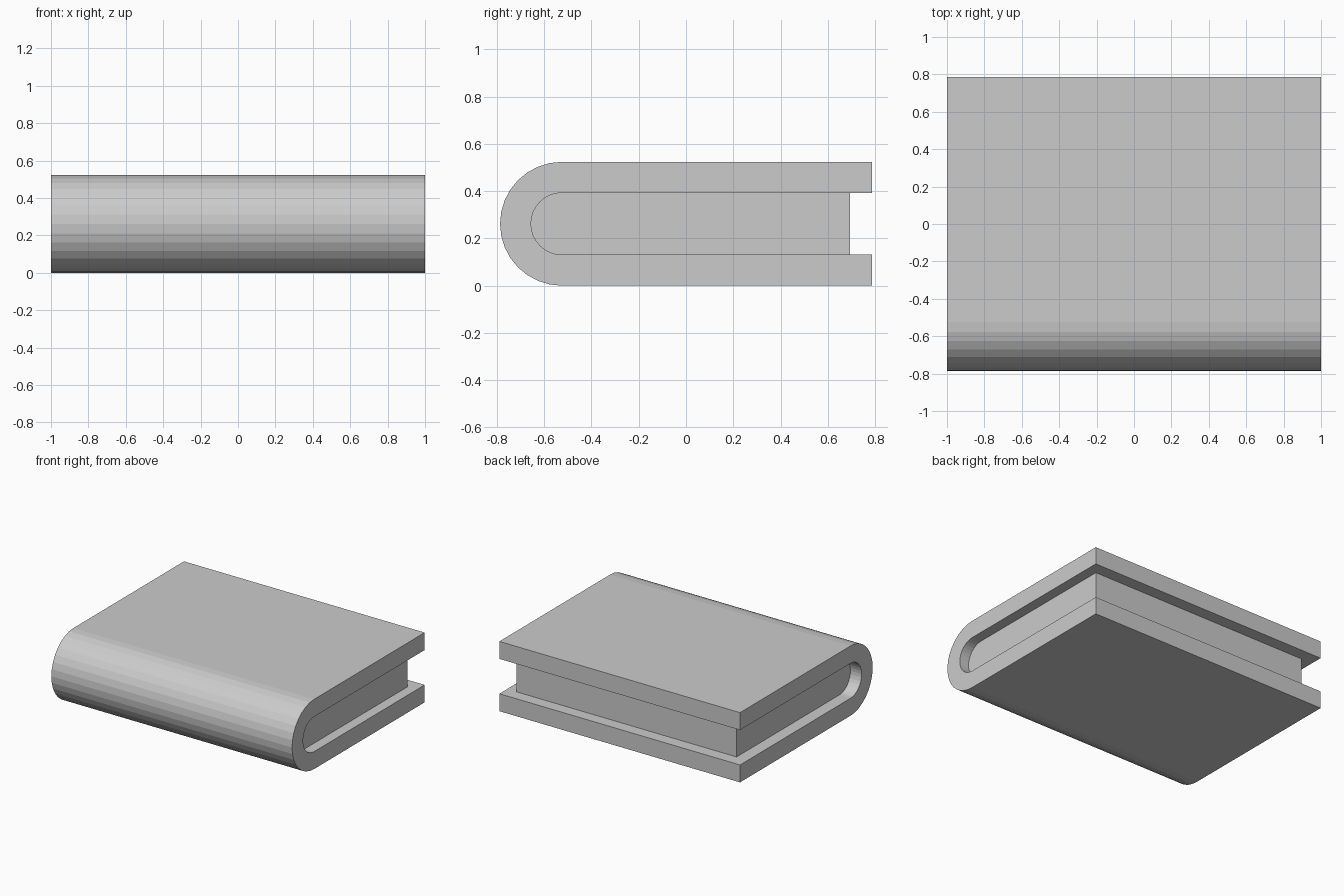
import bpy, bmesh
from math import sin, cos, pi

if "Cube" in bpy.data.objects:
    bpy.data.objects.remove(bpy.data.objects["Cube"])

T = 0.131            # cover thickness, also the inner spine radius
MID = 2 * T          # height of the spine axis
AXIS_Y = -0.525      # spine axis position
SEGMENTS = 16        # facets around the half-round spine


def arc(radius):
    """Half circle around the spine, from bottom to top, as (y, z) points."""
    return [(AXIS_Y - radius * sin(pi * i / SEGMENTS),
             MID - radius * cos(pi * i / SEGMENTS)) for i in range(SEGMENTS + 1)]


def extrude_profile(name, profile, x0, x1):
    """Closed (y, z) profile swept along x into a solid."""
    bm = bmesh.new()
    face = bm.faces.new([bm.verts.new((x0, y, z)) for y, z in profile])
    result = bmesh.ops.extrude_face_region(bm, geom=[face])
    moved = [v for v in result["geom"] if isinstance(v, bmesh.types.BMVert)]
    bmesh.ops.translate(bm, verts=moved, vec=(x1 - x0, 0, 0))
    bmesh.ops.recalc_face_normals(bm, faces=bm.faces)
    mesh = bpy.data.meshes.new(name)
    bm.to_mesh(mesh)
    bm.free()
    obj = bpy.data.objects.new(name, mesh)
    bpy.context.collection.objects.link(obj)
    return obj


# Cover: U-shaped wrap with a rounded spine
edge = 0.787
outer = [(edge, 0)] + arc(2 * T) + [(edge, 4 * T)]
inner = [(edge, T)] + arc(T) + [(edge, 3 * T)]
extrude_profile("book_cover", outer + inner[::-1], -1, 1)

# Page block: fills the wrap, set back from the cover edges
page_edge = 0.695
pages = [(page_edge, T)] + arc(T) + [(page_edge, 3 * T)]
extrude_profile("page_block", pages, -0.907, 0.922)
